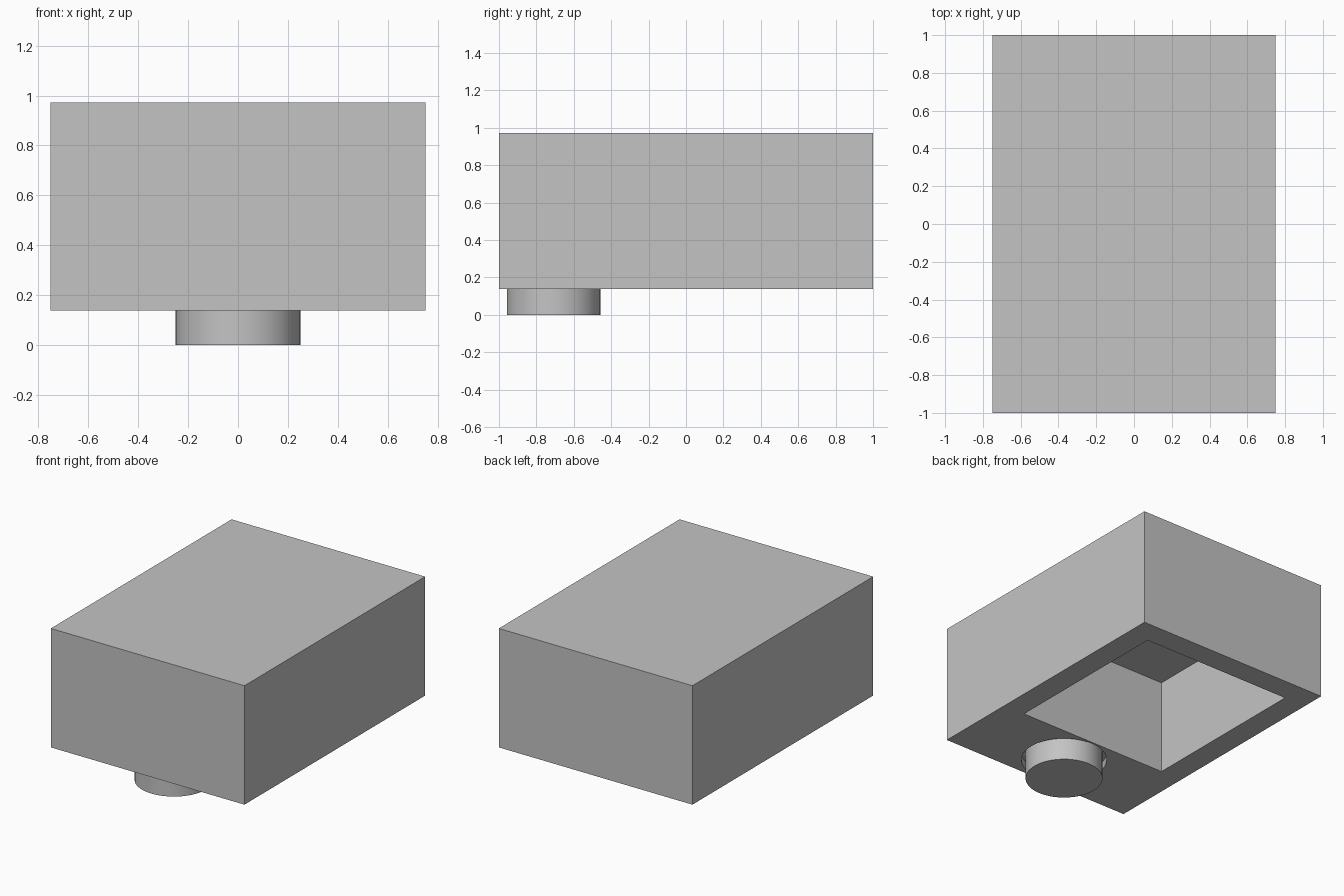
import bpy
import math

cube = bpy.data.objects.get("Cube")
if cube:
    bpy.data.objects.remove(cube, do_unlink=True)

BOTTOM, TOP = 0.139, 0.972
WALL = 0.167
PEG_Y = -0.708

grey = bpy.data.materials.new("plain_grey")
grey.use_nodes = True
colour = (0.55, 0.55, 0.55, 1)
grey.diffuse_color = colour
grey.node_tree.nodes["Principled BSDF"].inputs["Base Color"].default_value = colour


def finish(obj, name):
    obj.name = name
    obj.data.materials.append(grey)
    bpy.ops.object.transform_apply(location=False, rotation=False, scale=True)
    return obj


def box(name, low, high):
    centre = [(a + b) / 2 for a, b in zip(low, high)]
    bpy.ops.mesh.primitive_cube_add(size=1, location=centre)
    obj = bpy.context.object
    obj.scale = [b - a for a, b in zip(low, high)]
    return finish(obj, name)


def cylinder(name, radius, low, high):
    bpy.ops.mesh.primitive_cylinder_add(
        vertices=64, radius=radius, depth=high - low,
        location=(0, PEG_Y, (low + high) / 2))
    return finish(bpy.context.object, name)


def cut(target, cutter):
    mod = target.modifiers.new(cutter.name, "BOOLEAN")
    mod.operation = "DIFFERENCE"
    mod.solver = "EXACT"
    mod.object = cutter
    bpy.context.view_layer.objects.active = target
    bpy.ops.object.modifier_apply(modifier=mod.name)
    bpy.data.objects.remove(cutter, do_unlink=True)


# Main block, with an open pocket underneath and a round recess for the peg
housing = box("housing", (-0.75, -1, BOTTOM), (0.75, 1, TOP))
cut(housing, box("pocket_cutter", (WALL - 0.75, -0.417, BOTTOM - 0.1),
                 (0.75 - WALL, 1 - WALL, TOP - WALL)))
RECESS_TOP = BOTTOM + 0.056
cut(housing, cylinder("recess_cutter", 0.278, BOTTOM - 0.05, RECESS_TOP))

# Round peg standing in the recess
peg = cylinder("peg", 0.25, 0, RECESS_TOP)

# Smooth round walls, sharp corners
for obj in (housing, peg):
    bpy.ops.object.select_all(action="DESELECT")
    obj.select_set(True)
    bpy.context.view_layer.objects.active = obj
    bpy.ops.object.shade_smooth_by_angle(angle=math.radians(30))
